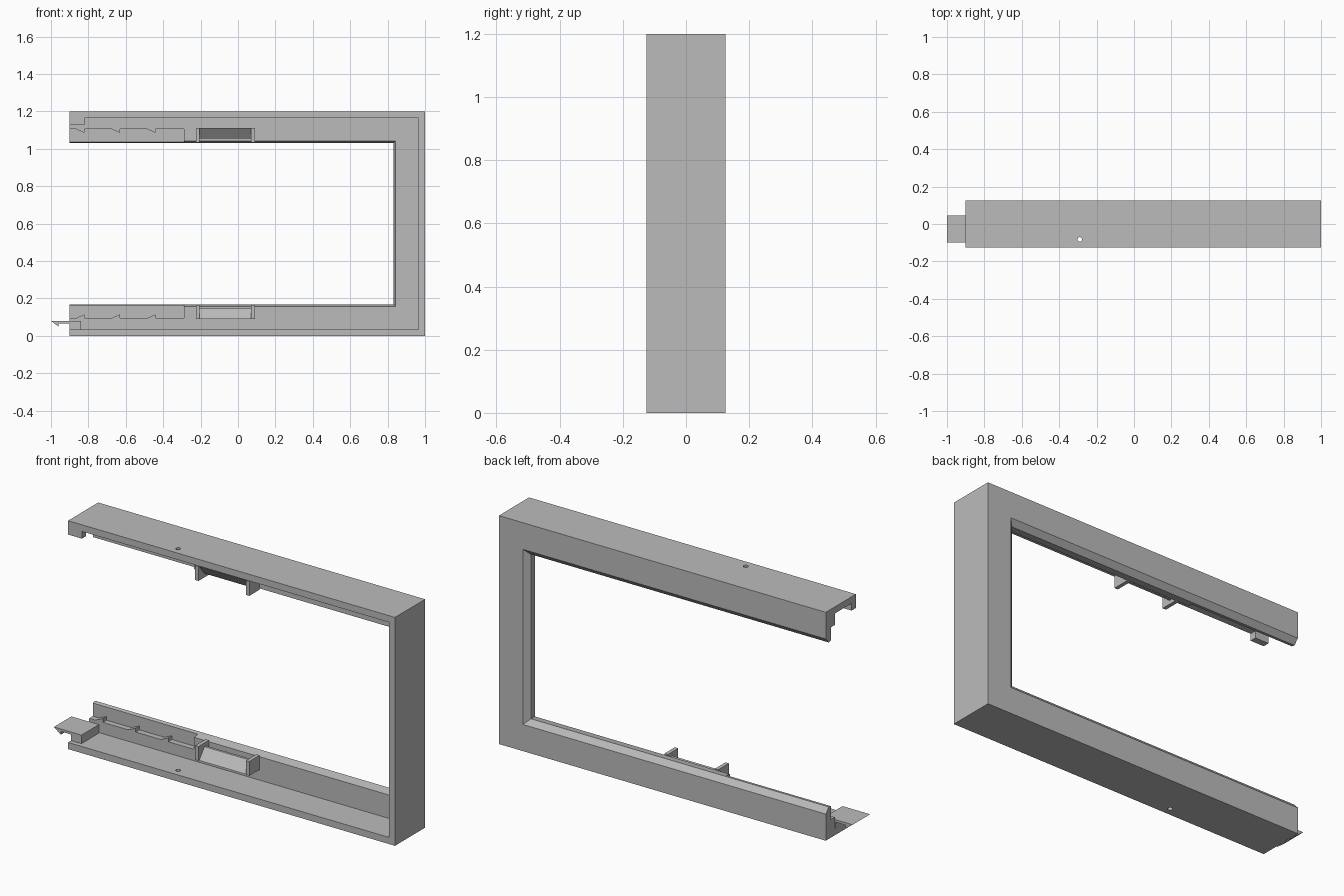
import bpy
import bmesh
import math
from mathutils import Matrix

old = bpy.data.objects.get("Cube")
if old:
    bpy.data.objects.remove(old, do_unlink=True)

HEIGHT = 1.2
END_X = -0.9       # open end of both arms
FLOOR = 0.035      # outer wall thickness
BACK_IN = 0.05     # inner face of the back flange
POCKET_Y = 0.08    # inner face inside the pocket
LEDGE = 0.095      # height of the pocket ledge

grey = bpy.data.materials.new("plain grey")
grey.use_nodes = True
grey.diffuse_color = (0.5, 0.5, 0.5, 1)
grey.node_tree.nodes["Principled BSDF"].inputs["Base Color"].default_value = (0.5, 0.5, 0.5, 1)


def finish(name, bm):
    bmesh.ops.recalc_face_normals(bm, faces=bm.faces)
    mesh = bpy.data.meshes.new(name)
    bm.to_mesh(mesh)
    bm.free()
    mesh.materials.append(grey)
    obj = bpy.data.objects.new(name, mesh)
    bpy.context.scene.collection.objects.link(obj)
    return obj


def loft(name, rings):
    """Skin a row of matching rings and cap both ends."""
    bm = bmesh.new()
    rows = [[bm.verts.new(p) for p in ring] for ring in rings]
    n = len(rows[0])
    for a, b in zip(rows, rows[1:]):
        for i in range(n):
            j = (i + 1) % n
            bm.faces.new((a[i], a[j], b[j], b[i]))
    bm.faces.new(rows[0])
    bm.faces.new(rows[-1])
    return finish(name, bm)


def slab_x(name, x0, x1, yz):
    return loft(name, [[(x, y, z) for y, z in yz] for x in (x0, x1)])


def slab_y(name, y0, y1, xz):
    return loft(name, [[(x, y, z) for x, z in xz] for y in (y0, y1)])


def box(name, x0, x1, y0, y1, z0, z1):
    return slab_x(name, x0, x1, [(y0, z0), (y1, z0), (y1, z1), (y0, z1)])


def rod(name, location, axis, length):
    bm = bmesh.new()
    bmesh.ops.create_cone(bm, cap_ends=True, segments=24, radius1=0.012,
                          radius2=0.012, depth=length)
    if axis == "X":
        bm.transform(Matrix.Rotation(math.pi / 2, 4, "Y"))
    bm.transform(Matrix.Translation(location))
    return finish(name, bm)


def flip(z, top):
    return HEIGHT - z if top else z


def cut(target, cutter):
    cutter.hide_render = True
    mod = target.modifiers.new("cut", "BOOLEAN")
    mod.operation = "DIFFERENCE"
    mod.solver = "EXACT"
    mod.object = cutter
    bpy.context.view_layer.objects.active = target
    bpy.ops.object.modifier_apply(modifier=mod.name)
    bpy.data.objects.remove(cutter, do_unlink=True)


# C-shaped frame: one section (inset, depth) mitred round three sides
section = [(0, -0.125), (0, 0.125), (0.14, 0.125), (0.168, 0.1),
           (0.158, BACK_IN), (FLOOR, BACK_IN), (FLOOR, -0.125)]
frame = loft("frame", [
    [(END_X, y, d) for d, y in section],
    [(1 - d, y, d) for d, y in section],
    [(1 - d, y, HEIGHT - d) for d, y in section],
    [(END_X, y, HEIGHT - d) for d, y in section],
])

# Pockets in the back flange, and screw holes in the three outer walls
for top in (False, True):
    z0, z1 = sorted((flip(LEDGE, top), flip(0.25, top)))
    cut(frame, box("pocket_cutter", END_X - 0.1, -0.29, 0, POCKET_Y, z0, z1))
    cut(frame, rod("hole_cutter", (-0.29, -0.082, flip(0.015, top)), "Z", 0.08))
cut(frame, rod("hole_cutter", (0.98, -0.085, 0.6), "X", 0.08))

for top in (False, True):
    side = "upper" if top else "lower"

    # Small ramps on the pocket ledge
    for i, x in enumerate((-0.82, -0.63, -0.44)):
        xz = [(x - 0.045, LEDGE), (x, LEDGE), (x, LEDGE + 0.02)]
        slab_y(f"{side}_ramp_{i + 1}", BACK_IN, POCKET_Y + 0.002,
               [(px, flip(z, top)) for px, z in xz])

    # Bracket: two side fins and a sloping plate between them
    z0, z1 = sorted((flip(0.09, top), flip(0.165, top)))
    for end, x in (("right", -0.225), ("left", 0.07)):
        box(f"{side}_bracket_{end}_fin", x, x + 0.02, -0.035, 0.052, z0, z1)
    plate = [(-0.03, 0.09), (0.015, 0.145), (0.028, 0.145), (-0.015, 0.09)]
    slab_x(f"{side}_bracket_plate", -0.205, 0.07,
           [(y, flip(z, top)) for y, z in plate])

# Snap tongue on the lower arm: block, tongue and hooked tip in one outline
slab_y("snap_tongue", -0.1, 0.045, [
    (-0.84, FLOOR - 0.002), (-0.84, 0.08), (-1.0, 0.08), (-0.96, 0.05),
    (-0.96, 0.067), (END_X, 0.067), (END_X, FLOOR - 0.002)])

# Catch under the upper arm
box("snap_catch", END_X, -0.82, -0.125, -0.09, 1.127, HEIGHT - FLOOR + 0.002)
